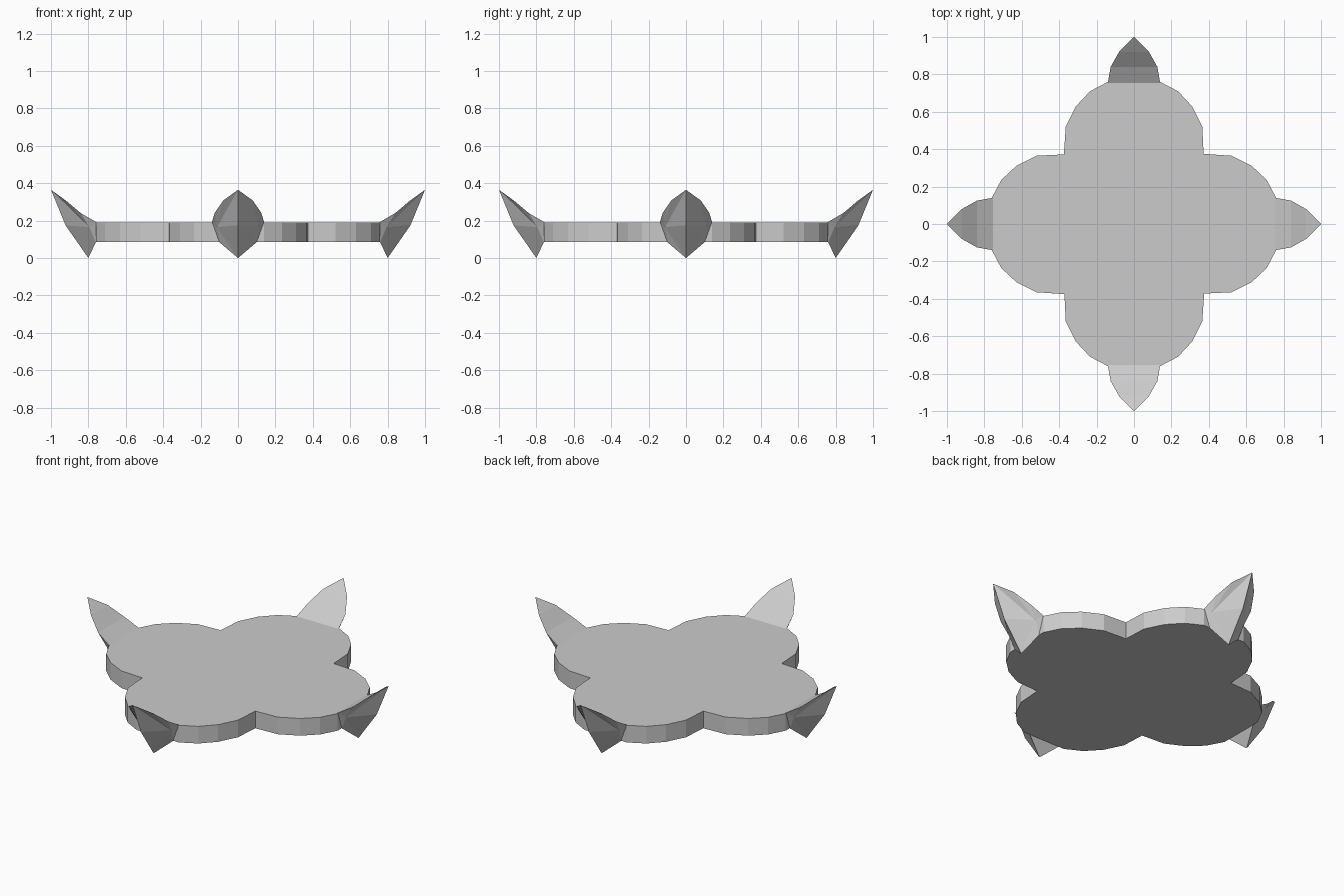
import bpy, bmesh
from math import pi
from mathutils import Vector, Matrix

if "Cube" in bpy.data.objects:
    bpy.data.objects.remove(bpy.data.objects["Cube"])


def make_object(name, bm):
    bmesh.ops.recalc_face_normals(bm, faces=bm.faces)
    mesh = bpy.data.meshes.new(name)
    bm.to_mesh(mesh)
    bm.free()
    obj = bpy.data.objects.new(name, mesh)
    bpy.context.collection.objects.link(obj)
    return obj


# Four-lobed plate: half a lobe, mirrored, then turned four times
half = [(0.76, 0.14), (0.71, 0.235), (0.63, 0.31), (0.52, 0.365), (0.372, 0.375)]
lobe = [(x, -y) for x, y in reversed(half[:-1])] + half
bm = bmesh.new()
verts = []
for i in range(4):
    turn = Matrix.Rotation(i * pi / 2, 4, 'Z')
    verts += [bm.verts.new(turn @ Vector((x, y, 0.087))) for x, y in lobe]
base = bm.faces.new(verts)
ext = bmesh.ops.extrude_face_region(bm, geom=[base], use_keep_orig=True)
top = [v for v in ext['geom'] if isinstance(v, bmesh.types.BMVert)]
bmesh.ops.translate(bm, verts=top, vec=(0, 0, 0.103))
make_object("plate", bm)


# Pointed claw foot: leaf-shaped top, keeled outer face, point on the ground
def claw(name, angle):
    bm = bmesh.new()
    tip, keel, foot = [bm.verts.new(p) for p in
                       ((1, 0, 0.365), (0.922, 0, 0.175), (0.8, 0, 0))]
    sides = []
    for s in (1, -1):
        rim0, rim1, rim2, shoulder, inner = [
            bm.verts.new((x, s * y, z)) for x, y, z in
            ((0.755, 0.14, 0.19), (0.84, 0.125, 0.24), (0.92, 0.08, 0.307),
             (0.795, 0.112, 0.165), (0.76, 0.1, 0.085))]
        sides.append((rim0, rim1, rim2, shoulder, inner))
        for f in ((rim0, rim1, shoulder), (rim1, rim2, shoulder),
                  (rim2, tip, shoulder), (tip, keel, shoulder),
                  (keel, foot, shoulder), (foot, inner, shoulder),
                  (inner, rim0, shoulder)):
            bm.faces.new(f)
    a, b = sides
    for f in ((a[0], a[1], b[1], b[0]), (a[1], a[2], b[2], b[1]),
              (a[2], tip, b[2]), (a[0], b[0], b[4], a[4]),
              (a[4], b[4], foot)):
        bm.faces.new(f)
    bm.transform(Matrix.Rotation(angle, 4, 'Z'))
    make_object(name, bm)


for i, side in enumerate(("right", "back", "left", "front")):
    claw(side + "_claw", i * pi / 2)
